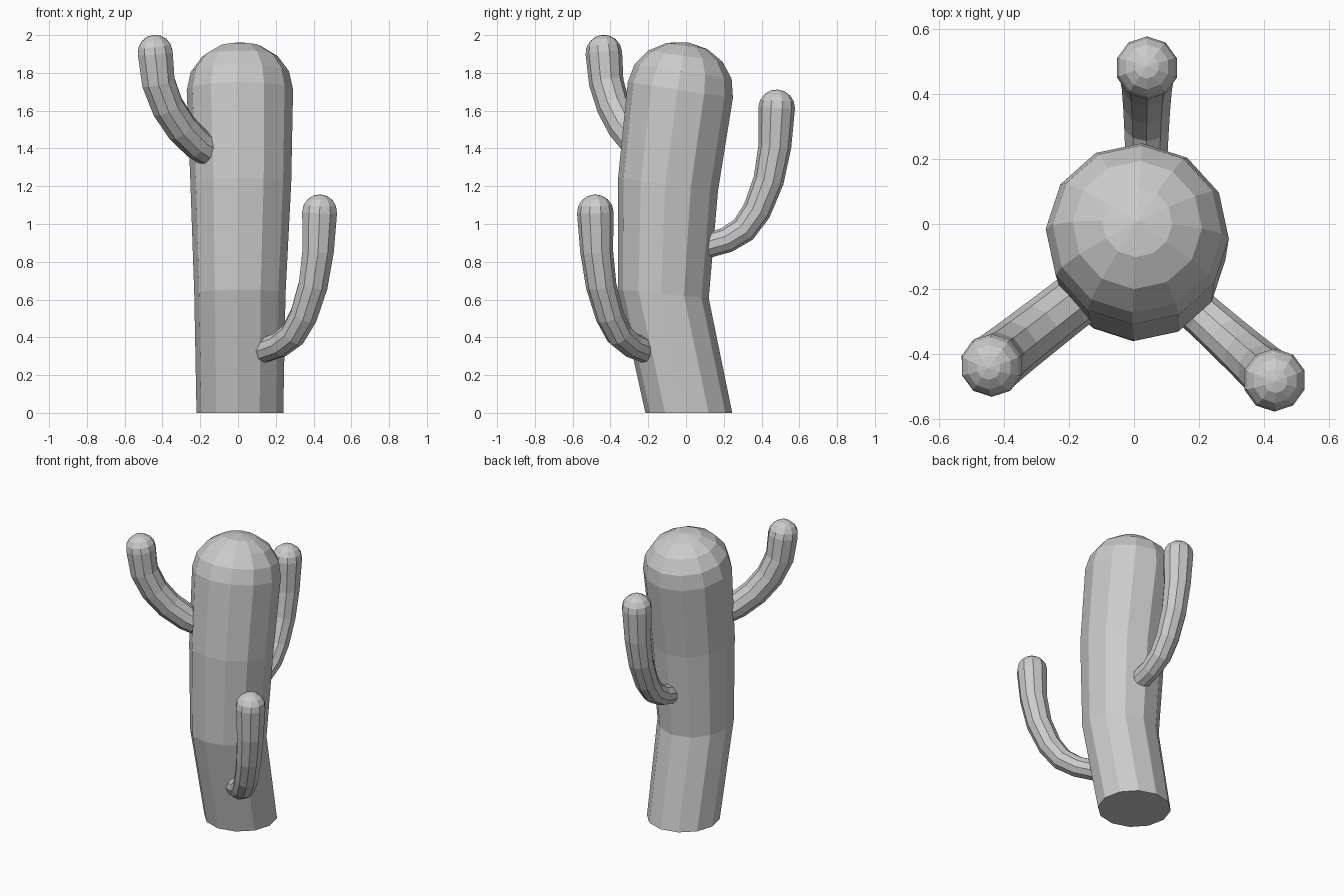
import bpy, bmesh
from math import pi, sin, cos, radians
from mathutils import Vector

if "Cube" in bpy.data.objects:
    bpy.data.objects.remove(bpy.data.objects["Cube"])

UP = Vector((0, 0, 1))


def rounded_tube(name, path, radii, sides, dome, steps=4, normals=None, phase=0.0):
    """Faceted tube along a path, flat at the start and domed at the end."""
    pts = [Vector(p) for p in path]
    if normals is None:
        legs = [(b - a).normalized() for a, b in zip(pts, pts[1:])]
        normals = [legs[0]] + [a + b for a, b in zip(legs, legs[1:])] + [legs[-1]]
    normals = [Vector(n).normalized() for n in normals]
    sections = list(zip(pts, radii, normals))
    # dome rings shrink toward the tip
    tip_pt, tip_r, tip_n = sections[-1]
    for i in range(1, steps):
        a = i / steps * pi / 2
        sections.append((tip_pt + tip_n * dome * sin(a), tip_r * cos(a), tip_n))

    bm = bmesh.new()
    rings = []
    for c, r, n in sections:
        q = UP.rotation_difference(n)
        rings.append([bm.verts.new(c + q @ Vector((r * cos(phase + 2 * pi * k / sides),
                                                   r * sin(phase + 2 * pi * k / sides), 0)))
                      for k in range(sides)])
    bm.faces.new(rings[0][::-1])
    for lo, hi in zip(rings, rings[1:]):
        for k in range(sides):
            j = (k + 1) % sides
            bm.faces.new((lo[k], lo[j], hi[j], hi[k]))
    pole = bm.verts.new(tip_pt + tip_n * dome)
    for k in range(sides):
        bm.faces.new((rings[-1][k], rings[-1][(k + 1) % sides], pole))
    bmesh.ops.recalc_face_normals(bm, faces=bm.faces)
    mesh = bpy.data.meshes.new(name)
    bm.to_mesh(mesh)
    bm.free()
    obj = bpy.data.objects.new(name, mesh)
    bpy.context.collection.objects.link(obj)
    return obj


def arm(name, base, tip, profile, radii):
    """Arm in the vertical plane from base to tip; profile is (fraction outward, z)."""
    b, t = Vector(base), Vector(tip)
    path = [(*b.lerp(t, f), z) for f, z in profile]
    rounded_tube(name, path, radii, 10, radii[-1], normals=None, phase=radians(18))


# leaning trunk
rounded_tube("trunk",
             [(0.01, 0.015, 0), (0.01, -0.12, 0.63), (0.015, -0.095, 1.21), (0.01, -0.03, 1.71)],
             [0.23, 0.242, 0.267, 0.282], 12, 0.255,
             normals=[(0, 0, 1), (0, 0.1, 1), (0, 0.13, 1), (0, 0.15, 1)],
             phase=radians(-3))

# two long arms share one profile at different heights
LONG = [(0, 0), (0.32, 0.035), (0.55, 0.09), (0.73, 0.19),
        (0.89, 0.35), (0.975, 0.53), (1, 0.735)]
LONG_R = [0.066, 0.068, 0.072, 0.076, 0.081, 0.087, 0.097]
arm("low_arm", (0.12, -0.20), (0.432, -0.48), [(f, z + 0.325) for f, z in LONG], LONG_R)
arm("back_arm", (0.037, 0.09), (0.04, 0.48), [(f, z + 0.88) for f, z in LONG], LONG_R)

# short high arm
arm("high_arm", (-0.11, -0.18), (-0.438, -0.435),
    [(0, 1.36), (0.32, 1.425), (0.58, 1.51), (0.80, 1.62), (0.95, 1.75), (1, 1.905)],
    [0.084, 0.085, 0.087, 0.089, 0.092, 0.097])
